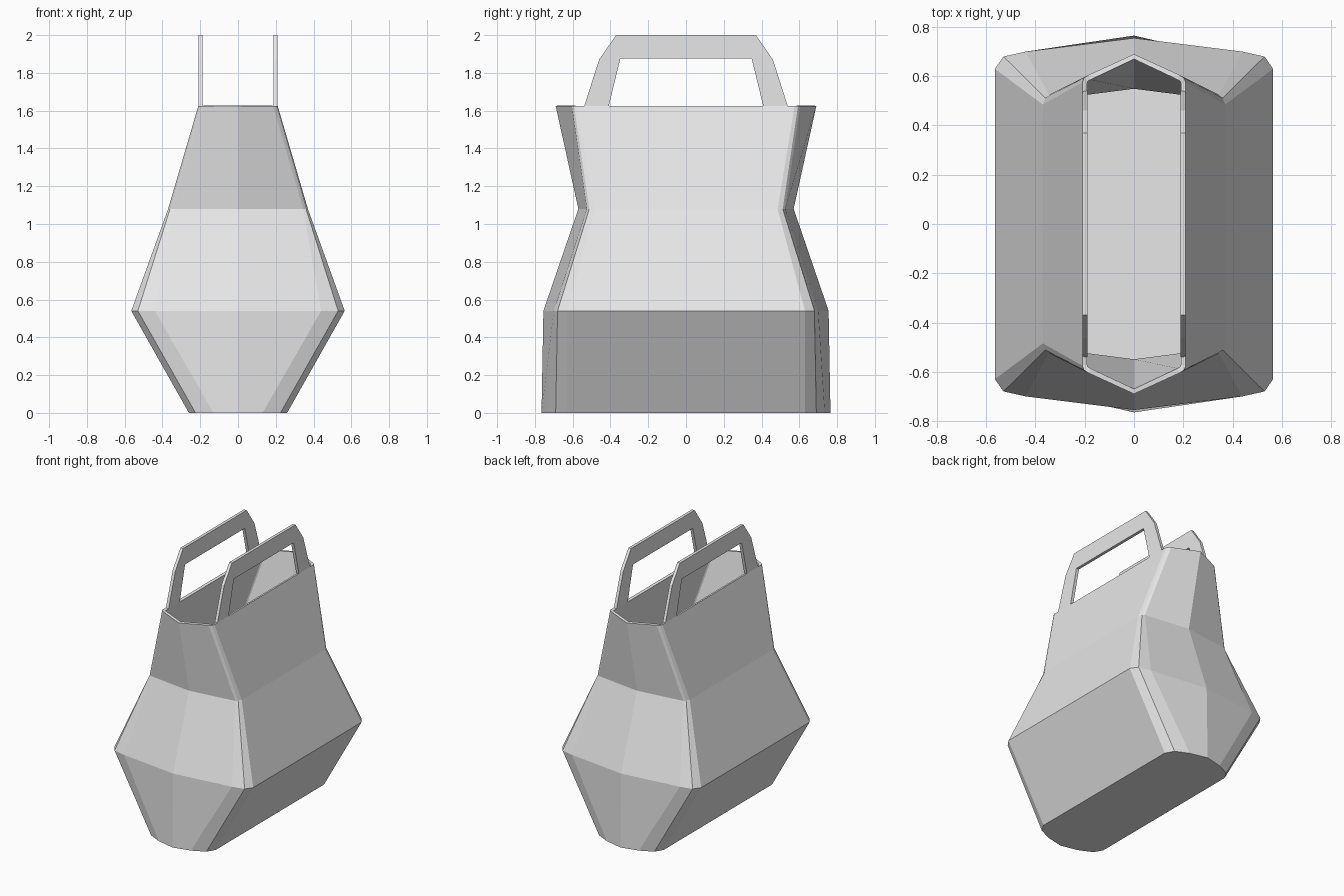
import bpy
import bmesh

cube = bpy.data.objects.get("Cube")
if cube:
    bpy.data.objects.remove(cube, do_unlink=True)

grey = bpy.data.materials.new("light grey")
grey.use_nodes = True
colour = (0.8, 0.8, 0.8, 1)
grey.diffuse_color = colour
grey.node_tree.nodes["Principled BSDF"].inputs["Base Color"].default_value = colour


def finish(bm, name):
    bmesh.ops.recalc_face_normals(bm, faces=bm.faces)
    mesh = bpy.data.meshes.new(name)
    bm.to_mesh(mesh)
    bm.free()
    mesh.materials.append(grey)
    obj = bpy.data.objects.new(name, mesh)
    bpy.context.collection.objects.link(obj)
    return obj


def full_ring(quarter):
    """Mirror a quarter outline (side to end ridge) into a closed ring."""
    half = quarter + [(-x, y) for x, y in reversed(quarter[:-1])]
    return half + [(-x, -y) for x, y in half]


# Bag body: quarter outlines at each height, side first, end ridge last
levels = [
    (0.0, [(0.26, 0.63), (0.225, 0.69), (0.13, 0.735), (0, 0.765)]),
    (0.54, [(0.565, 0.63), (0.53, 0.68), (0.44, 0.70), (0, 0.755)]),
    (1.08, [(0.37, 0.485), (0.36, 0.512), (0.345, 0.525), (0, 0.57)]),
    (1.625, [(0.21, 0.575), (0.203, 0.593), (0.185, 0.605), (0, 0.69)]),
]
bm = bmesh.new()
rings = [[bm.verts.new((x, y, z)) for x, y in full_ring(q)] for z, q in levels]
for low, high in zip(rings, rings[1:]):
    n = len(low)
    for i in range(n):
        j = (i + 1) % n
        bm.faces.new((low[i], low[j], high[j], high[i]))
bm.faces.new(rings[0][::-1])
body = finish(bm, "bag_body")

# Wall thickness, growing inwards
wall = body.modifiers.new("wall", "SOLIDIFY")
wall.thickness = 0.02
wall.offset = -1
wall.use_even_offset = True

# Handles: flat arches standing on the long sides of the rim
outer = [(0.54, 1.62), (0.46, 1.87), (0.37, 2.0)]
inner = [(0.41, 1.62), (0.348, 1.875), (0.348, 1.875)]
outer += [(-y, z) for y, z in reversed(outer)]
inner += [(-y, z) for y, z in reversed(inner)]
for name, x in (("left_handle", 0.188), ("right_handle", -0.21)):
    bm = bmesh.new()
    out = [bm.verts.new((x, y, z)) for y, z in outer]
    inn = [bm.verts.new((x, y, z)) for y, z in inner]
    for i in range(len(out) - 1):
        bm.faces.new((out[i], out[i + 1], inn[i + 1], inn[i]))
    bmesh.ops.remove_doubles(bm, verts=bm.verts, dist=0.0001)
    made = bmesh.ops.extrude_face_region(bm, geom=bm.faces[:])
    moved = [v for v in made["geom"] if isinstance(v, bmesh.types.BMVert)]
    bmesh.ops.translate(bm, verts=moved, vec=(0.022, 0, 0))
    finish(bm, name)
